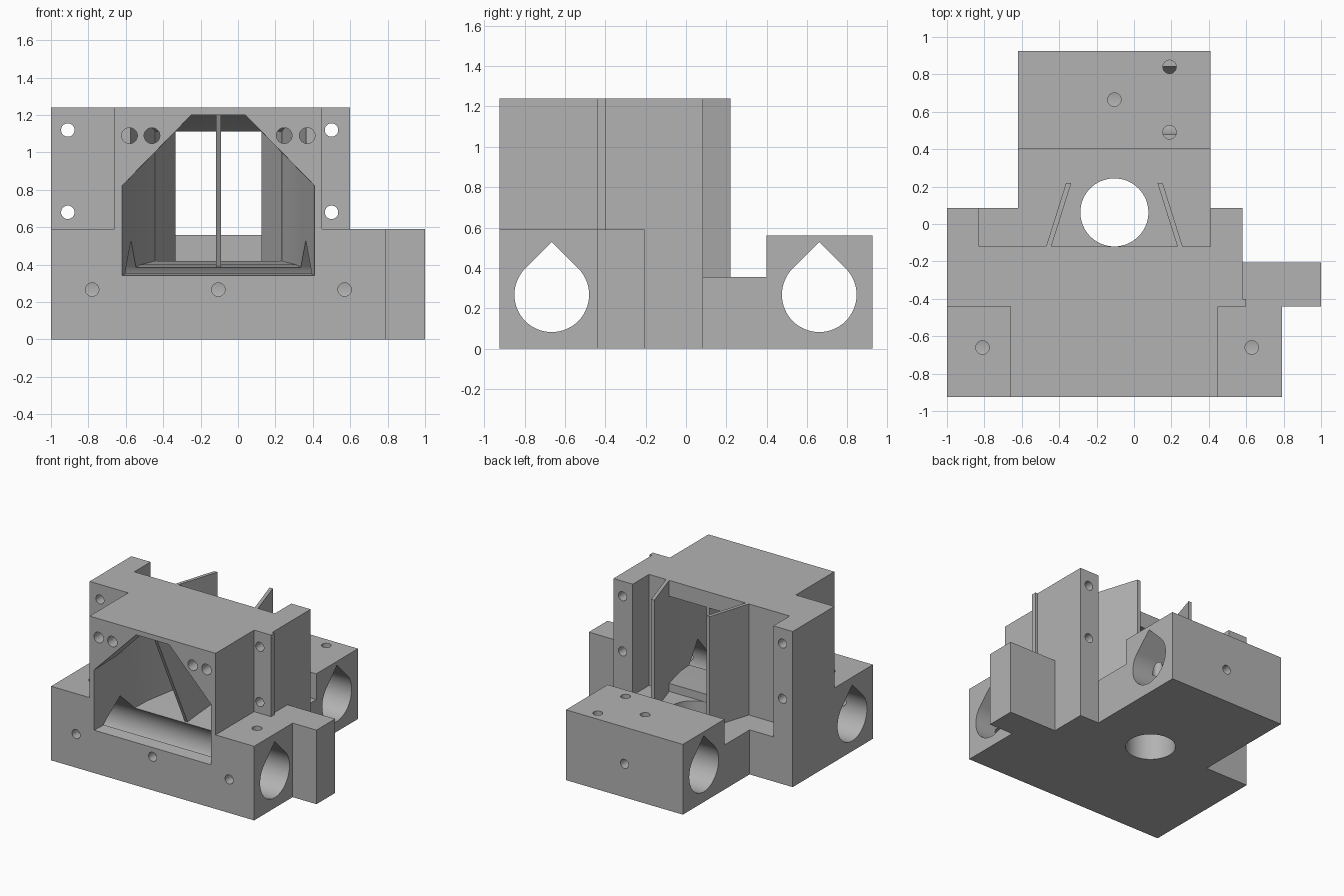
import bpy, bmesh, math

cube = bpy.data.objects.get("Cube")
if cube:
    bpy.data.objects.remove(cube, do_unlink=True)

grey = bpy.data.materials.new("plain_grey")
grey.use_nodes = True
grey.diffuse_color = (0.45, 0.45, 0.45, 1)
grey.node_tree.nodes["Principled BSDF"].inputs["Base Color"].default_value = grey.diffuse_color


def loft(name, rings):
    """Closed solid skinned through rings of equal point count."""
    bm = bmesh.new()
    rows = [[bm.verts.new(p) for p in ring] for ring in rings]
    n = len(rows[0])
    for a, b in zip(rows, rows[1:]):
        for i in range(n):
            j = (i + 1) % n
            bm.faces.new((a[i], a[j], b[j], b[i]))
    bm.faces.new(rows[0])
    bm.faces.new(rows[-1])
    bmesh.ops.recalc_face_normals(bm, faces=bm.faces[:])
    mesh = bpy.data.meshes.new(name)
    bm.to_mesh(mesh)
    bm.free()
    mesh.materials.append(grey)
    obj = bpy.data.objects.new(name, mesh)
    bpy.context.scene.collection.objects.link(obj)
    return obj


def prism(name, pts, axis, lo, hi):
    """Extrude a 2D outline along an axis."""
    place = {"x": lambda p, t: (t, p[0], p[1]),
             "y": lambda p, t: (p[0], t, p[1]),
             "z": lambda p, t: (p[0], p[1], t)}[axis]
    return loft(name, [[place(p, t) for p in pts] for t in (lo, hi)])


def rect(a0, a1, b0, b1):
    return [(a0, b0), (a1, b0), (a1, b1), (a0, b1)]


def circle(a, b, r, n=32):
    return [(a + r * math.cos(2 * math.pi * i / n), b + r * math.sin(2 * math.pi * i / n))
            for i in range(n)]


def teardrop(a, b, r, n=48):
    arc = [math.radians(135 + 270 * i / n) for i in range(n + 1)]
    return [(a + r * math.cos(t), b + r * math.sin(t)) for t in arc] + [(a, b + r * math.sqrt(2))]


# Full-height carriage blank
FRONT, BACK, TOP, SHELF, PLATE = -0.925, 0.925, 1.24, 0.59, 0.355
body = prism("carriage_body", [
    (-1, FRONT), (0.79, FRONT), (0.79, -0.44), (1, -0.44), (1, -0.205), (0.58, -0.205),
    (0.58, 0.085), (0.41, 0.085), (0.41, BACK), (-0.62, BACK), (-0.62, 0.085), (-1, 0.085)],
    "z", 0, TOP)


def cut(cutter):
    cutter.hide_render = True
    mod = body.modifiers.new("cut", "BOOLEAN")
    mod.operation = "DIFFERENCE"
    mod.solver = "EXACT"
    mod.object = cutter
    bpy.context.view_layer.objects.active = body
    bpy.ops.object.modifier_apply(modifier=mod.name)
    bpy.data.objects.remove(cutter, do_unlink=True)


# Steps: side shelves, rear plate, rear bearing housing
for outline, floor in (
        (rect(-1.1, -0.66, -1, -0.44), SHELF),
        (rect(0.45, 1.1, -1, -0.44), SHELF),
        (rect(0.6, 1.1, -0.5, -0.1), SHELF),
        (rect(0.58, 1.1, -0.4, -0.1), SHELF),
        (rect(-0.83, 0.41, -0.12, 0.4), PLATE),
        (rect(-0.9, 0.6, 0.3, 1.1), 0.56)):
    cut(prism("step_cutter", outline, "z", floor, 1.4))

# Teardrop bearing bores
for y in (-0.665, 0.66):
    cut(prism("bore_cutter", teardrop(y, 0.267, 0.185), "x", -1.2, 1.2))


# Front window with clipped corners, narrowing inwards
def window(y, x0, x1, floor, shoulder):
    return [(x, y, z) for x, z in ((x0, floor), (x1, floor), (x1, shoulder),
                                   (0.04, 1.2), (-0.25, 1.2), (x0, shoulder))]


cut(loft("window_cutter", [window(-0.935, -0.622, 0.412, 0.34, 0.82),
                           window(-0.6, -0.56, 0.35, 0.378, 0.88)]))


# Air duct behind the window, tapering to the rear outlet
def duct(y, x0, x1, z0, z1):
    return [(x, y, z) for x, z in rect(x0, x1, z0, z1)]


cut(loft("duct_cutter", [duct(-0.7, -0.578, 0.368, 0.367, 1.2),
                         duct(-0.38, -0.52, 0.31, 0.4, 1.2),
                         duct(-0.11, -0.44, 0.232, 0.42, 1.11)]))

# Round outlet through the rear plate
cut(prism("outlet_cutter", circle(-0.105, 0.062, 0.182, 64), "z", -0.1, 0.4))

# Screw holes
R = 0.036
for x in (-0.91, 0.5):
    for z in (0.68, 1.12):
        cut(prism("wing_hole_cutter", circle(x, z, R), "y", -0.5, 0.2))
for x in (-0.78, -0.105, 0.57):
    cut(prism("front_hole_cutter", circle(x, 0.267, R), "y", -1, -0.75))
cut(prism("rear_hole_cutter", circle(-0.105, 0.267, R), "y", 0.75, 1))
for x, y in ((-0.81, -0.66), (0.63, -0.66), (-0.105, 0.665), (0.19, 0.84), (0.19, 0.49)):
    cut(prism("top_hole_cutter", circle(x, y, R), "z", 0.3, 0.7))
for x in (-0.58, -0.46, 0.247, 0.37):
    cut(prism("vent_hole_cutter", circle(x, 1.09, 0.042), "y", -1, -0.68))

# Angled guide fins behind the duct, mirrored about its centre line
MID = -0.105
for name, s in (("left_fin", 1), ("right_fin", -1)):
    fin = [(MID + s * x, y) for x, y in ((0.337, -0.12), (0.365, -0.12),
                                         (0.258, 0.22), (0.23, 0.22))]
    prism(name, fin, "z", PLATE - 0.005, TOP)

# Central divider with a slanted front edge
prism("duct_divider", [(-0.9, 1.21), (-0.38, 1.21), (-0.125, 1.13), (-0.125, 0.4), (-0.5, 0.38)],
      "x", MID - 0.013, MID + 0.013)

# Smooth bores, crisp edges
bpy.ops.object.select_all(action="DESELECT")
body.select_set(True)
bpy.context.view_layer.objects.active = body
bpy.ops.object.shade_smooth_by_angle(angle=math.radians(25))
